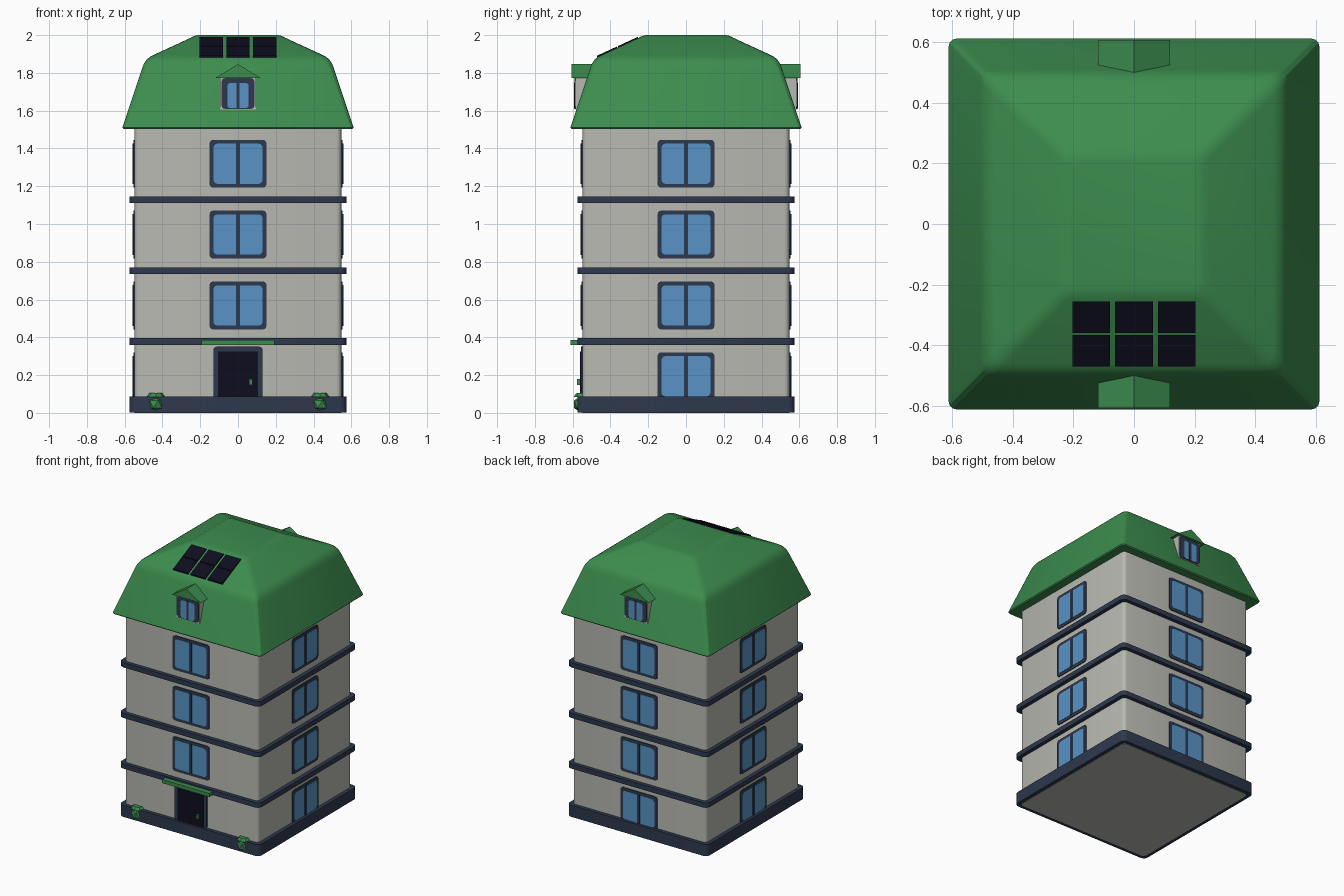
import bpy, bmesh, math
from mathutils import Matrix, Vector

if "Cube" in bpy.data.objects:
    bpy.data.objects.remove(bpy.data.objects["Cube"])


def material(name, r, g, b):
    m = bpy.data.materials.new(name)
    m.diffuse_color = (r, g, b, 1)
    m.use_nodes = True
    m.node_tree.nodes["Principled BSDF"].inputs["Base Color"].default_value = m.diffuse_color
    return m


GREEN = material("roof green", 0.045, 0.262, 0.076)
WALL = material("wall grey", 0.485, 0.485, 0.445)
NAVY = material("trim navy", 0.027, 0.040, 0.076)
GLASS = material("glass blue", 0.098, 0.296, 0.565)
DARK = material("near black", 0.0044, 0.004, 0.013)


def rounded_rect(hw, hh, r, n=3):
    """Outline points of a rounded rectangle centred on the origin."""
    pts = []
    for q, (sx, sy) in enumerate([(1, 1), (-1, 1), (-1, -1), (1, -1)]):
        for i in range(n + 1):
            a = math.pi / 2 * (q + i / n)
            pts.append((sx * (hw - r) + r * math.cos(a), sy * (hh - r) + r * math.sin(a)))
    return pts


def loft(name, rings, mat, smooth=None, turn=0.0):
    """Skin equal-sized rings, cap both ends, and turn the part about z."""
    bm = bmesh.new()
    rot = Matrix.Rotation(turn, 3, 'Z')
    loops = [[bm.verts.new(rot @ Vector(p)) for p in ring] for ring in rings]
    for a, b in zip(loops, loops[1:]):
        for i in range(len(a)):
            j = (i + 1) % len(a)
            bm.faces.new((a[i], a[j], b[j], b[i]))
    bm.faces.new(loops[0][::-1])
    bm.faces.new(loops[-1])
    bmesh.ops.recalc_face_normals(bm, faces=bm.faces)
    return finish(name, bm, mat, smooth)


def finish(name, bm, mat, smooth=None):
    me = bpy.data.meshes.new(name)
    bm.to_mesh(me)
    bm.free()
    me.materials.append(mat)
    if smooth:
        me.shade_smooth()
        me.set_sharp_from_angle(angle=math.radians(smooth))
    ob = bpy.data.objects.new(name, me)
    bpy.context.collection.objects.link(ob)
    return ob


def slab(name, half, r, z0, z1, mat):
    """Square storey slab with rounded vertical corners."""
    pts = rounded_rect(half, half, r)
    return loft(name, [[(x, y, z) for x, y in pts] for z in (z0, z1)], mat, 35)


def plate(name, pts, cz, d0, d1, mat, turn=0.0, cx=0.0):
    """Upright outline facing the front, between depths d0 and d1 from the centre."""
    return loft(name, [[(cx + u, -d, cz + v) for u, v in pts] for d in (d0, d1)], mat, 35, turn)


def rect(hw, hh):
    return [(hw, hh), (-hw, hh), (-hw, -hh), (hw, -hh)]


# Walls, plinth and storey bands
slab("walls", 0.547, 0.025, 0.0, 1.53, WALL)
slab("plinth", 0.575, 0.035, 0.002, 0.088, NAVY)
for i in range(3):
    z = 0.378 + 0.375 * i
    slab(f"storey_band_{i + 1}", 0.575, 0.035, z - 0.018, z + 0.018, NAVY)

# Mansard roof with softened breaks
profile = [(1.503, 0.606, 0.025), (1.510, 0.612, 0.03), (1.825, 0.507, 0.035),
           (1.850, 0.498, 0.04), (1.873, 0.482, 0.04), (1.889, 0.460, 0.04),
           (1.985, 0.252, 0.03), (1.996, 0.232, 0.03), (2.0, 0.210, 0.03)]
loft("mansard_roof", [[(x, y, z) for x, y in rounded_rect(h, h, r)] for z, h, r in profile],
     GREEN, 25)

# Windows on all four sides; the front ground floor has the door instead
for side in range(4):
    turn = side * math.pi / 2
    for level in range(4):
        if side == 0 and level == 0:
            continue
        z = 0.194 + 0.375 * level
        tag = f"{side + 1}_{level + 1}"
        plate(f"window_frame_{tag}", rounded_rect(0.151, 0.127, 0.02), z, 0.53, 0.553, NAVY, turn)
        plate(f"window_glass_{tag}", rounded_rect(0.130, 0.106, 0.02), z, 0.55, 0.555, GLASS, turn)
        plate(f"window_mullion_{tag}", rect(0.011, 0.108), z, 0.55, 0.558, NAVY, turn)

# Dormers at front and back
for tag, turn in (("front", 0.0), ("back", math.pi)):
    plate(f"dormer_walls_{tag}", rect(0.094, 0.09), 1.695, 0.45, 0.584, WALL, turn)
    plate(f"dormer_frame_{tag}", rounded_rect(0.087, 0.082, 0.02), 1.691, 0.57, 0.589, NAVY, turn)
    plate(f"dormer_glass_{tag}", rounded_rect(0.056, 0.067, 0.015), 1.680, 0.58, 0.591, GLASS, turn)
    plate(f"dormer_mullion_{tag}", rect(0.009, 0.068), 1.680, 0.58, 0.593, NAVY, turn)
    plate(f"dormer_roof_{tag}", [(-0.118, 0.0), (0.118, 0.0), (0.0, 0.072)], 1.774,
          0.45, 0.606, GREEN, turn)

# Door, handle and canopy
plate("door_frame", rounded_rect(0.131, 0.137, 0.02), 0.214, 0.53, 0.557, NAVY)
plate("door_panel", rect(0.106, 0.120), 0.204, 0.55, 0.560, DARK)
plate("door_handle", rect(0.009, 0.016), 0.163, 0.55, 0.576, GREEN, cx=0.068)
plate("door_canopy", rect(0.194, 0.013), 0.372, 0.53, 0.612, GREEN)

# Solar panels lying on the front upper slope
slope = (1.985 - 1.889) / (0.460 - 0.252)
for col in range(3):
    for row in range(2):
        cx, y0 = (col - 1) * 0.141, -0.470 + 0.111 * row
        corners = [(cx - 0.062, y0), (cx + 0.062, y0), (cx + 0.062, y0 + 0.104), (cx - 0.062, y0 + 0.104)]
        rings = [[(x, y, 1.889 + slope * (y + 0.460) + lift) for x, y in corners]
                 for lift in (-0.004, 0.007)]
        loft(f"solar_panel_{col + 1}_{row + 1}", rings, DARK)

# Small faceted shrubs set into the plinth
for tag, x in (("left", -0.435), ("right", 0.435)):
    bm = bmesh.new()
    bmesh.ops.create_icosphere(bm, subdivisions=1, radius=0.046,
                               matrix=Matrix.Translation((x, -0.553, 0.046)))
    finish(f"shrub_{tag}", bm, GREEN)
    bm = bmesh.new()
    bmesh.ops.create_cone(bm, cap_ends=True, segments=8, radius1=0.05, radius2=0.036, depth=0.02,
                          matrix=Matrix.Translation((x, -0.545, 0.094)))
    finish(f"shrub_top_{tag}", bm, GREEN)
